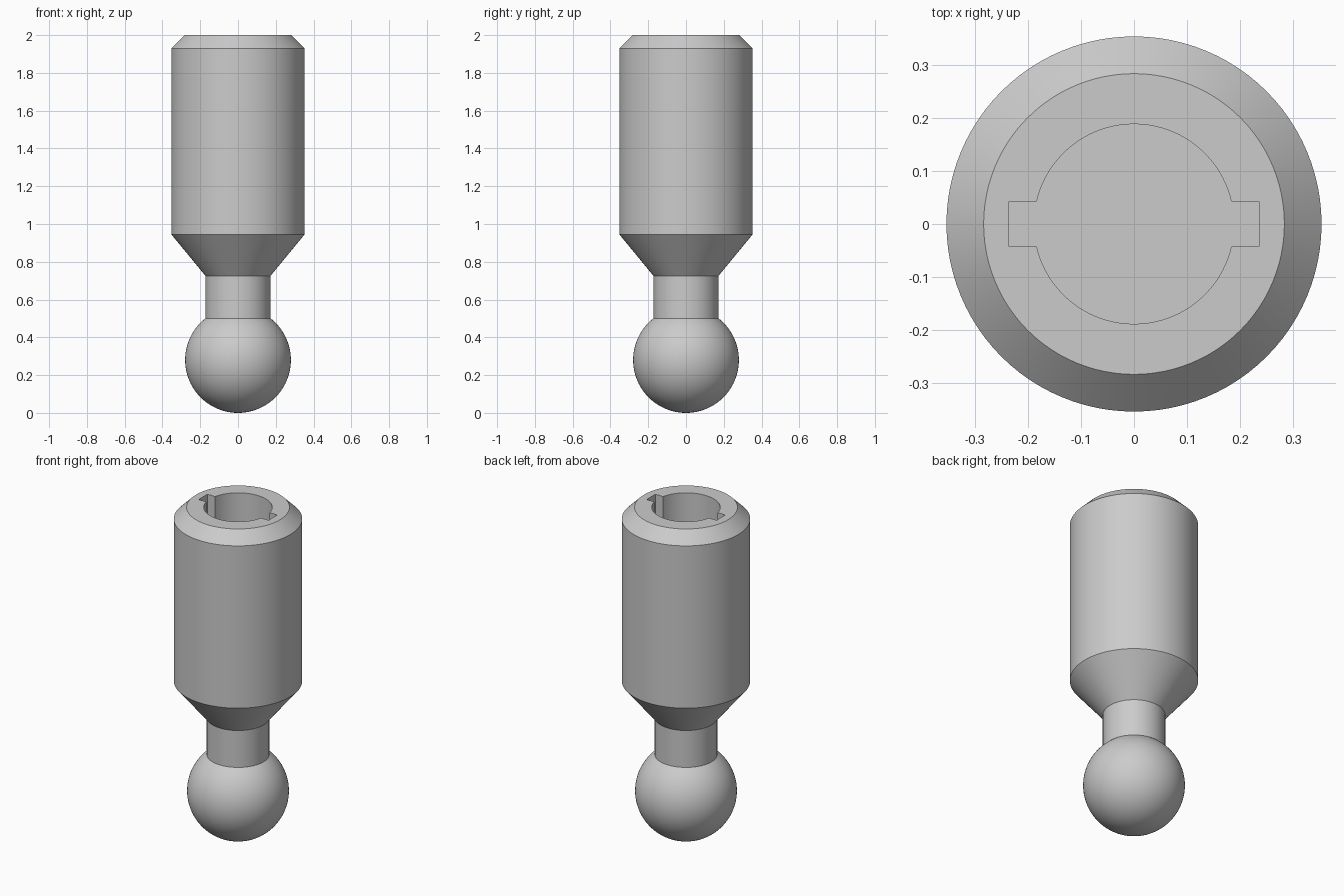
import bpy, bmesh
from math import sin, cos, pi, asin, sqrt

SEGMENTS = 96
BALL_R, NECK_R, BODY_R, TOP_R = 0.28, 0.172, 0.353, 0.283
BORE_R, KEY_REACH, KEY_HALF = 0.188, 0.235, 0.042
BORE_FLOOR, TOP = 1.2, 2.0

cube = bpy.data.objects.get("Cube")
if cube:
    bpy.data.objects.remove(cube, do_unlink=True)

steel = bpy.data.materials.new("grey_steel")
steel.use_nodes = True
grey = (0.6, 0.6, 0.6, 1)
steel.diffuse_color = grey
steel.node_tree.nodes["Principled BSDF"].inputs["Base Color"].default_value = grey


def add_object(name, bm):
    bmesh.ops.recalc_face_normals(bm, faces=bm.faces[:])
    mesh = bpy.data.meshes.new(name)
    bm.to_mesh(mesh)
    bm.free()
    mesh.materials.append(steel)
    obj = bpy.data.objects.new(name, mesh)
    bpy.context.collection.objects.link(obj)
    return obj


def lathe(name, profile):
    bm = bmesh.new()
    verts = [bm.verts.new((r, 0, z)) for r, z in profile]
    edges = [bm.edges.new(pair) for pair in zip(verts, verts[1:])]
    bmesh.ops.spin(bm, geom=verts + edges, cent=(0, 0, 0), axis=(0, 0, 1),
                   angle=2 * pi, steps=SEGMENTS)
    bmesh.ops.remove_doubles(bm, verts=bm.verts[:], dist=1e-5)
    bmesh.ops.holes_fill(bm, edges=bm.edges[:], sides=0)
    return add_object(name, bm)


# Ball, neck, conical shoulder and chamfered body as one turned profile
neck_angle = pi - asin(NECK_R / BALL_R)
rows = 36
profile = [(BALL_R * sin(neck_angle * i / rows),
            BALL_R - BALL_R * cos(neck_angle * i / rows)) for i in range(rows + 1)]
profile += [(NECK_R, 0.725), (BODY_R, 0.945), (BODY_R, 1.93), (TOP_R, TOP)]
stud = lathe("ball_stud", profile)

# Round bore with two opposite keyways
key_angle = asin(KEY_HALF / BORE_R)
steps = 40
outline = []
for side in (1, -1):
    outline.append((side * KEY_REACH, -side * KEY_HALF))
    outline.append((side * KEY_REACH, side * KEY_HALF))
    for i in range(steps + 1):
        a = key_angle + (pi - 2 * key_angle) * i / steps
        outline.append((side * BORE_R * cos(a), side * BORE_R * sin(a)))
bm = bmesh.new()
floor = bm.faces.new([bm.verts.new((x, y, BORE_FLOOR)) for x, y in outline])
top = bmesh.ops.extrude_face_region(bm, geom=[floor], use_keep_orig=True)["geom"]
bmesh.ops.translate(bm, vec=(0, 0, TOP + 0.1 - BORE_FLOOR),
                    verts=[v for v in top if isinstance(v, bmesh.types.BMVert)])
cutter = add_object("keyed_bore_cutter", bm)
cutter.hide_render = True

bpy.ops.object.select_all(action="DESELECT")
stud.select_set(True)
bpy.context.view_layer.objects.active = stud
cut = stud.modifiers.new("keyed_bore", "BOOLEAN")
cut.operation, cut.solver, cut.object = "DIFFERENCE", "EXACT", cutter
bpy.ops.object.modifier_apply(modifier=cut.name)
bpy.data.objects.remove(cutter, do_unlink=True)
bpy.ops.object.shade_smooth_by_angle(angle=pi / 6)
